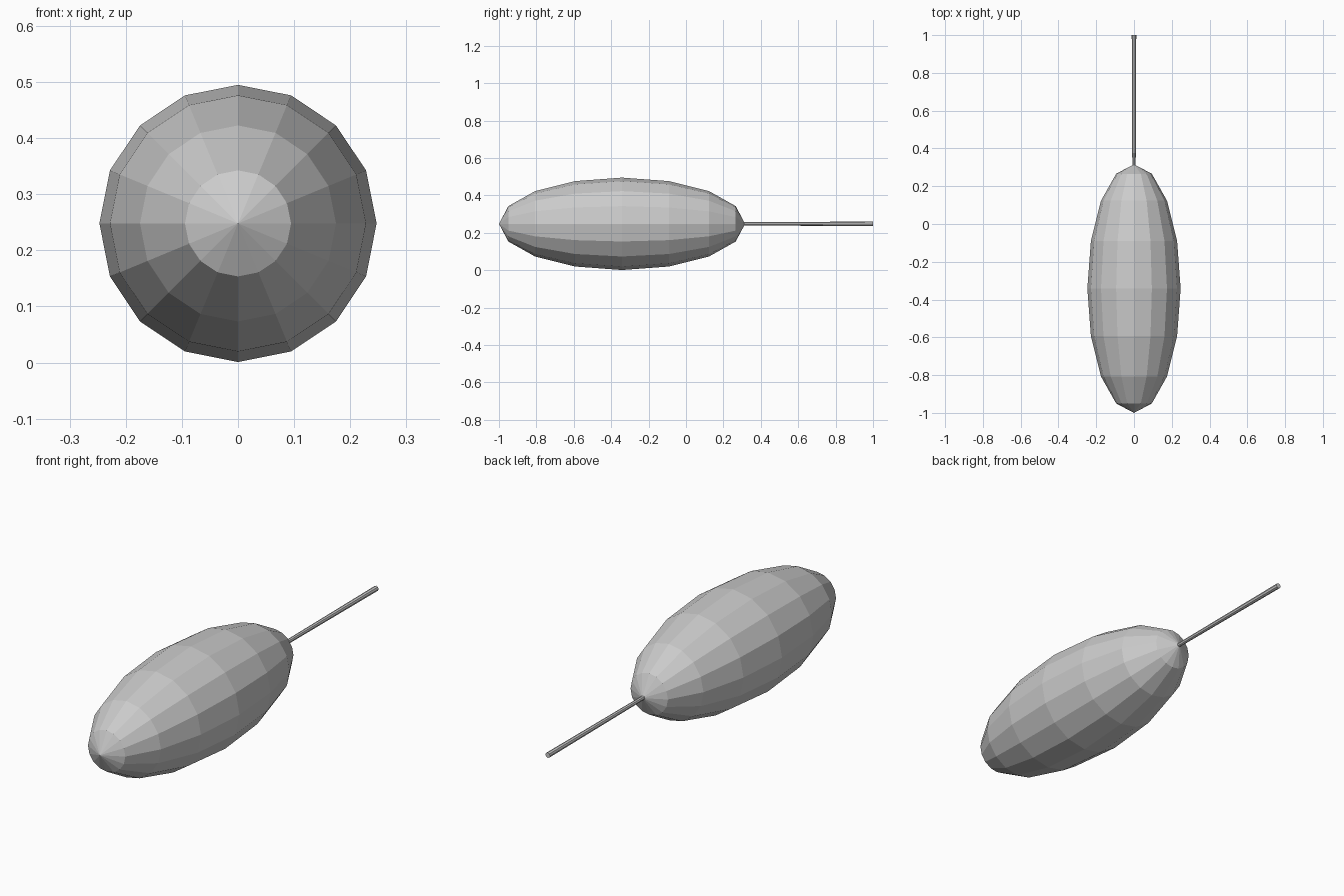
import bpy
import math

if "Cube" in bpy.data.objects:
    bpy.data.objects.remove(bpy.data.objects["Cube"])

CENTRE_Z = 0.248

# Faceted ellipsoid body, poles along the y axis
bpy.ops.mesh.primitive_uv_sphere_add(segments=16, ring_count=8, radius=1,
                                     location=(0, -0.342, CENTRE_Z),
                                     rotation=(math.pi / 2, 0, 0))
body = bpy.context.object
body.name = "body"
body.scale = (0.247, 0.247, 0.658)

# Thin tail rod, slightly wider at its free end
start, end = 0.29, 1.0
bpy.ops.mesh.primitive_cone_add(vertices=8, radius1=0.009, radius2=0.012,
                                depth=end - start,
                                location=(0, (start + end) / 2, CENTRE_Z),
                                rotation=(-math.pi / 2, 0, 0))
bpy.context.object.name = "tail_rod"
